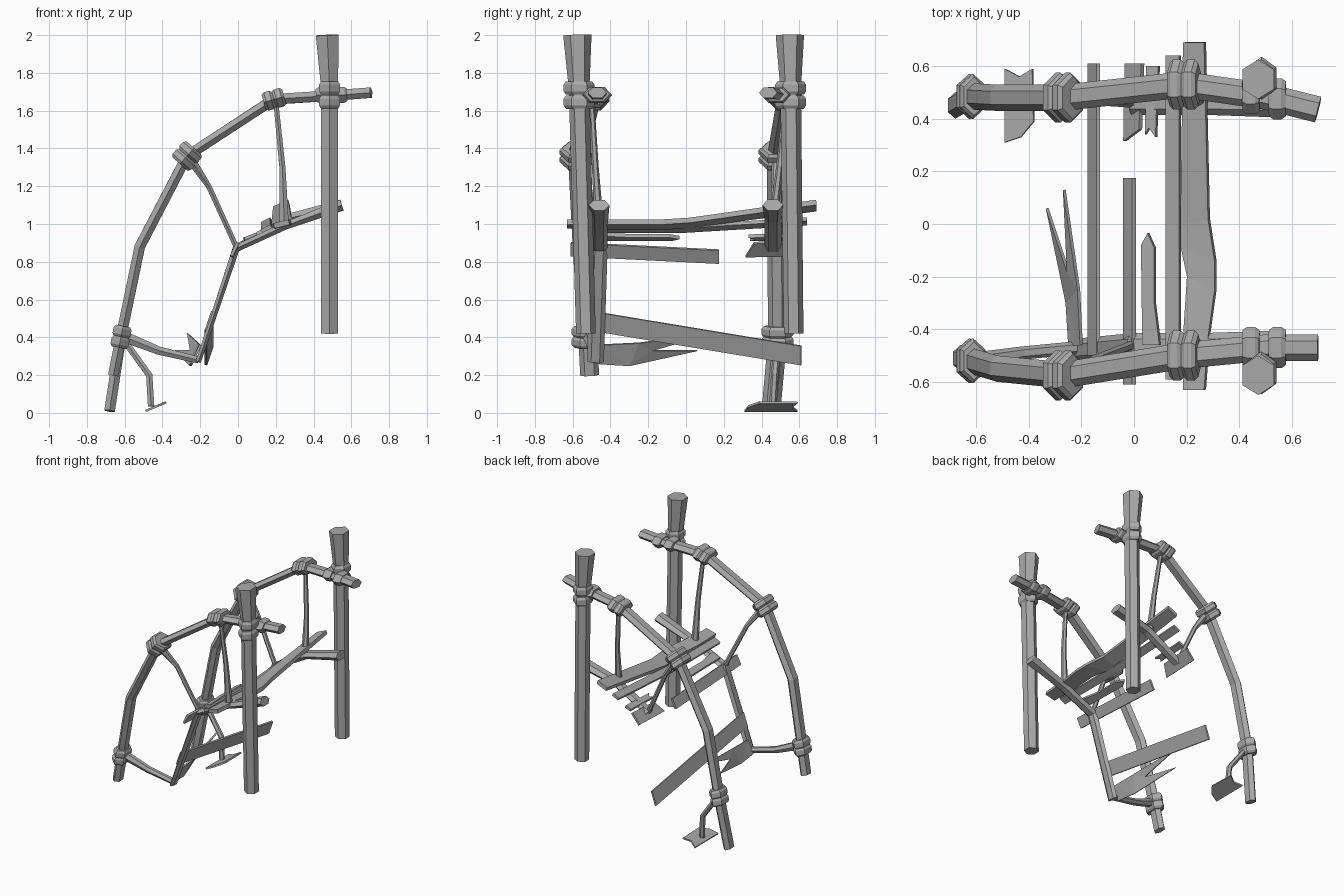
import bpy, bmesh, math
from mathutils import Vector

old = bpy.data.objects.get("Cube")
if old:
    bpy.data.objects.remove(old, do_unlink=True)

wood = bpy.data.materials.new("weathered_grey")
wood.use_nodes = True
GREY = (0.4, 0.4, 0.4, 1)
wood.diffuse_color = GREY
wood.node_tree.nodes["Principled BSDF"].inputs["Base Color"].default_value = GREY


def finish(name, bm):
    bmesh.ops.recalc_face_normals(bm, faces=bm.faces)
    mesh = bpy.data.meshes.new(name)
    bm.to_mesh(mesh)
    bm.free()
    mesh.materials.append(wood)
    bpy.context.collection.objects.link(bpy.data.objects.new(name, mesh))


def beam(name, path, sizes):
    """Six-sided bar along a path; each size is (half width along y, half depth)."""
    path = [Vector(p) for p in path]
    if isinstance(sizes, tuple):
        sizes = [sizes] * len(path)
    bm = bmesh.new()
    rings = []
    for i, p in enumerate(path):
        a, b = path[max(i - 1, 0)], path[min(i + 1, len(path) - 1)]
        steps = [(q - r).normalized() for q, r in ((b, p), (p, a)) if (q - r).length]
        t = sum(steps, Vector()).normalized()
        u = Vector((0, 1, 0))
        u = (u - t * u.dot(t)).normalized()
        v = t.cross(u)
        w, d = sizes[i]
        rings.append([bm.verts.new(p + u * w * math.cos(k * math.pi / 3)
                                   + v * d * math.sin(k * math.pi / 3) / 0.866)
                      for k in range(6)])
    for r, s in zip(rings, rings[1:]):
        for k in range(6):
            bm.faces.new((r[k], r[k - 1], s[k - 1], s[k]))
    bm.faces.new(rings[0])
    bm.faces.new(rings[-1])
    finish(name, bm)


def collar(name, centre, direction, size, length):
    """Binding ring with chamfered rims."""
    c, d = Vector(centre), Vector(direction).normalized() * length / 2
    w, h = size
    rim = (w * 0.85, h * 0.8)
    beam(name, [c - d, c - d * 0.5, c + d * 0.5, c + d], [rim, size, size, rim])


def board(name, sections, thick):
    """Plank through cross-sections, each a pair of edge points."""
    bm = bmesh.new()
    rows = [[bm.verts.new(p) for p in pair] for pair in sections]
    faces = [bm.faces.new((a[0], a[1], b[1], b[0])) for a, b in zip(rows, rows[1:])]
    thicken(name, bm, faces, thick)


def shard(name, outline, thick):
    """Broken plank from a jagged outline."""
    bm = bmesh.new()
    faces = [bm.faces.new([bm.verts.new(p) for p in outline])]
    bmesh.ops.triangulate(bm, faces=faces)
    thicken(name, bm, bm.faces[:], thick)


def thicken(name, bm, faces, thick):
    bmesh.ops.recalc_face_normals(bm, faces=faces)
    bm.normal_update()
    n = sum((f.normal * f.calc_area() for f in bm.faces), Vector()).normalized()
    for v in bm.verts:
        v.co -= n * thick / 2
    out = bmesh.ops.extrude_face_region(bm, geom=faces, use_keep_orig=True)
    for v in out["geom"]:
        if isinstance(v, bmesh.types.BMVert):
            v.co += n * thick
    finish(name, bm)


def slope(points, x0, z0, grade, rise=0):
    """Lift plan points onto a tilted plane."""
    return [(x, y, z0 + grade * (x - x0) + rise * y) for x, y in points]


# Upright posts with flared tops
for side, low, high in (("front", -0.53, -0.575), ("back", 0.57, 0.55)):
    knot = low + (high - low) * 0.8
    beam(side + "_post", [(0.485, low, 0.42), (0.485, knot, 1.72), (0.472, high, 2)],
         [(0.052, 0.045), (0.055, 0.045), (0.075, 0.06)])
    for z in (1.645, 1.72):
        collar(side + "_post_binding", (0.485, knot, z), (0, 0, 1), (0.082, 0.056), 0.07)

# Curved handrails
rail_xz = [(0.7, 1.695), (0.5, 1.68), (0.19, 1.66), (-0.27, 1.36), (-0.52, 0.88), (-0.62, 0.4)]
rail_y = {"front": [-0.47, -0.47, -0.5, -0.575, -0.55, -0.52],
          "back": [0.435, 0.485, 0.53, 0.48, 0.48, 0.485]}
foot = {"front": (-0.66, -0.51, 0.2), "back": (-0.68, 0.45, 0.01)}
for side, ys in rail_y.items():
    path = [(x, y, z) for (x, z), y in zip(rail_xz, ys)] + [foot[side]]
    beam(side + "_handrail", path, (0.05, 0.028))
    for x in (0.445, 0.545):
        y = ys[1] - (x - 0.5) * 0.2 * (side == "back")
        collar(side + "_rail_binding", (x, y, 1.683), (1, 0, 0.05), (0.078, 0.042), 0.065)
    for i, axis in ((2, Vector((0.9, 0, 0.25))), (3, Vector((0.55, 0, 0.62)))):
        for s in (-0.5, 0.5):
            centre = Vector(path[i]) + axis.normalized() * 0.055 * s
            collar(side + "_bend_binding", centre, axis, (0.095, 0.05 if i == 2 else 0.065), 0.058)
    for z in (0.375, 0.43):
        collar(side + "_lower_binding", (-0.62 + (z - 0.4) * 0.2, ys[5], z), (0.2, 0, 1),
               (0.085, 0.048), 0.06)

    # Hanging ropes
    sy = -0.46 if side == "front" else 0.46
    beam(side + "_upper_rope", [(0.2, ys[2], 1.65), (0.235, (ys[2] + sy) / 2, 1.3), (0.245, sy, 1.0)],
         [(0.015, 0.013), (0.018, 0.016), (0.024, 0.024)])
    beam(side + "_middle_rope", [(-0.25, ys[3], 1.34), (-0.155, (ys[3] + sy) / 2, 1.2), (-0.005, sy, 0.87)],
         [(0.026, 0.024), (0.018, 0.014), (0.018, 0.014)])

# Deck stringers, the far one snapped off
beam("front_stringer", [(0.55, -0.46, 1.1), (0.25, -0.46, 0.99), (-0.01, -0.46, 0.87), (-0.21, -0.48, 0.27)],
     [(0.055, 0.03), (0.045, 0.02), (0.045, 0.02), (0.045, 0.014)])
beam("back_stringer", [(0.55, 0.46, 1.1), (0.27, 0.46, 1.03), (-0.01, 0.46, 0.87)],
     [(0.055, 0.03), (0.045, 0.025), (0.045, 0.02)])

# Lower ties from the handrails
beam("front_tie", [(-0.62, -0.52, 0.41), (-0.42, -0.49, 0.33), (-0.21, -0.47, 0.28)],
     [(0.03, 0.03), (0.025, 0.022), (0.025, 0.018)])
beam("back_tie", [(-0.6, 0.485, 0.38), (-0.47, 0.47, 0.2), (-0.46, 0.46, 0.035)], (0.02, 0.017))

# Whole deck planks
board("tall_plank", [[(0.19, -0.63, 0.99), (0.27, -0.63, 1.01)], [(0.19, -0.43, 0.985), (0.285, -0.43, 1.01)],
                     [(0.205, -0.2, 0.985), (0.31, -0.25, 1.01)], [(0.18, -0.08, 0.985), (0.31, -0.14, 1.01)],
                     [(0.18, 0, 0.99), (0.285, 0.02, 1.02)], [(0.19, 0.69, 1.08), (0.27, 0.69, 1.115)]], 0.028)
board("narrow_plank", [slope([(0.125, y), (0.175, y)], 0.15, 0.975 + max(y, 0) * 0.06, 0.5)
                       for y in (-0.59, 0, 0.64)], 0.02)
board("low_plank", [slope([(-0.17, y), (-0.135, y)], -0.15, 0.412, 2.9, -0.165) for y in (-0.5, 0.61)], 0.014)
board("half_plank", [slope([(-0.035, y), (0, y)], -0.017, 0.837, 2, -0.05) for y in (-0.61, 0.175)], 0.016)

# Splintered planks
shard("pointed_plank", slope([(0.035, -0.46), (0.03, -0.08), (0.055, -0.035), (0.08, -0.09), (0.08, -0.3),
                              (0.1, -0.46)], 0.06, 0.93, 0.4), 0.02)
shard("split_plank", [(-0.245, -0.46, 0.26), (-0.255, -0.3, 0.25), (-0.33, 0.06, 0.33), (-0.25, -0.18, 0.33),
                      (-0.265, 0.13, 0.42), (-0.21, -0.25, 0.37), (-0.2, -0.46, 0.36)], 0.012)
shard("broken_plank_end", slope([(-0.035, 0.315), (0.025, 0.36), (0.033, 0.61), (-0.03, 0.61)], 0, 0.87, 1.2), 0.016)
shard("jagged_plank_end", slope([(0.045, 0.34), (0.06, 0.365), (0.085, 0.33), (0.095, 0.6), (0.05, 0.6)],
                                0.07, 0.93, 0.4), 0.02)
shard("fallen_plank", slope([(-0.49, 0.31), (-0.43, 0.33), (-0.38, 0.39), (-0.385, 0.59), (-0.435, 0.56),
                             (-0.49, 0.59)], -0.435, 0.033, 0.42), 0.012)
